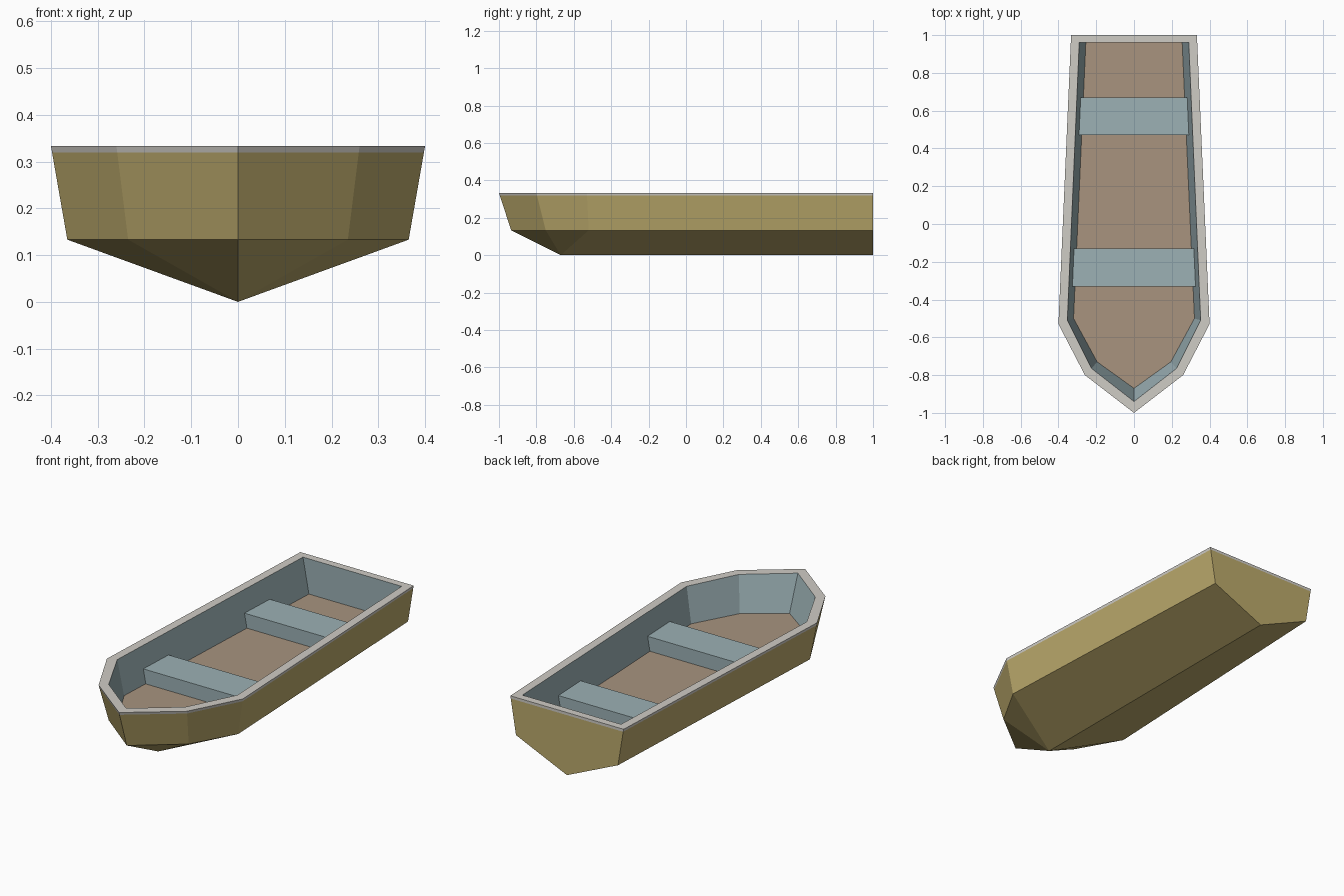
import bpy

if "Cube" in bpy.data.objects:
    bpy.data.objects.remove(bpy.data.objects["Cube"])

def material(name, hexcode):
    srgb = [int(hexcode[i:i + 2], 16) / 255 for i in (0, 2, 4)]
    lin = [c / 12.92 if c <= 0.04045 else ((c + 0.055) / 1.055) ** 2.4 for c in srgb]
    m = bpy.data.materials.new(name)
    m.diffuse_color = (*lin, 1)
    m.use_nodes = True
    m.node_tree.nodes["Principled BSDF"].inputs["Base Color"].default_value = m.diffuse_color
    return m

GOLD = material("hull gold", "BCAA6C")
GREY = material("rim grey", "CFCCC5")
BLUE = material("interior blue grey", "9CB1B5")
TAN = material("floor tan", "A8947F")

def build(name, verts, faces, mats, indices):
    me = bpy.data.meshes.new(name)
    me.from_pydata(verts, [], faces)
    for m in mats:
        me.materials.append(m)
    for p, i in zip(me.polygons, indices):
        p.material_index = i
    me.update()
    ob = bpy.data.objects.new(name, me)
    bpy.context.collection.objects.link(ob)
    return ob

def ring(half, z):
    # starboard outline from stern to bow, mirrored back up the port side
    return [(x, y, z) for x, y in half] + [(-x, y, z) for x, y in half[-2::-1]]

def blend(a, b, t):
    return [(p[0] + (q[0] - p[0]) * t, p[1] + (q[1] - p[1]) * t) for p, q in zip(a, b)]

# Outlines of the hull, stern to bow
TOP, CHINE, BAND, FLOOR = 0.333, 0.133, 0.319, 0.146
chine = [(0.30, 1.0), (0.365, -0.52), (0.235, -0.75), (0, -0.935)]
outer = [(0.333, 1.0), (0.40, -0.53), (0.26, -0.80), (0, -1.0)]
inner = [(0.29, 0.96), (0.353, -0.51), (0.225, -0.765), (0, -0.94)]
floor = [(0.255, 0.96), (0.32, -0.50), (0.195, -0.73), (0, -0.87)]
band = blend(chine, outer, (BAND - CHINE) / (TOP - CHINE))

rings = [ring(chine, CHINE), ring(band, BAND), ring(outer, TOP),
         ring(inner, TOP), ring(floor, FLOOR)]
n = 7
verts = [v for r in rings for v in r]
faces, idx = [], []

# Hull sides, rim edge, rim top and inner walls
for r, mat in enumerate((0, 1, 1, 2)):
    for i in range(n):
        j = (i + 1) % n
        faces.append((r * n + j, r * n + i, (r + 1) * n + i, (r + 1) * n + j))
        idx.append(mat)

# Floor
faces.append(tuple(4 * n + i for i in reversed(range(n))))
idx.append(3)

# V-shaped bottom down to the keel
ks, kb = len(verts), len(verts) + 1
verts += [(0, 1.0, 0), (0, -0.67, 0)]
faces += [(0, 1, kb, ks), (5, 6, ks, kb), (6, 0, ks)]
faces += [(i, i + 1, kb) for i in range(1, 5)]
idx += [0] * 7
build("boat_hull", verts, faces, [GOLD, GREY, BLUE, TAN], idx)

# Make all hull faces point outward
import bmesh
me = bpy.data.objects["boat_hull"].data
bm = bmesh.new()
bm.from_mesh(me)
bmesh.ops.recalc_face_normals(bm, faces=bm.faces[:])
bm.to_mesh(me)
bm.free()

# Bench seats, tapering with the hull walls
def seat(name, y0, y1):
    v = []
    for z, inset in ((FLOOR - 0.006, 0.016), (0.222, 0)):
        for sx, y in ((-1, y0), (1, y0), (1, y1), (-1, y1)):
            v.append((sx * (0.326 - 0.042 * (y + 0.33) - inset), y, z))
    f = [(3, 2, 1, 0), (4, 5, 6, 7)]
    f += [(i, (i + 1) % 4, (i + 1) % 4 + 4, i + 4) for i in range(4)]
    build(name, v, f, [BLUE], [0] * 6)

seat("front_seat", -0.33, -0.13)
seat("rear_seat", 0.47, 0.67)
